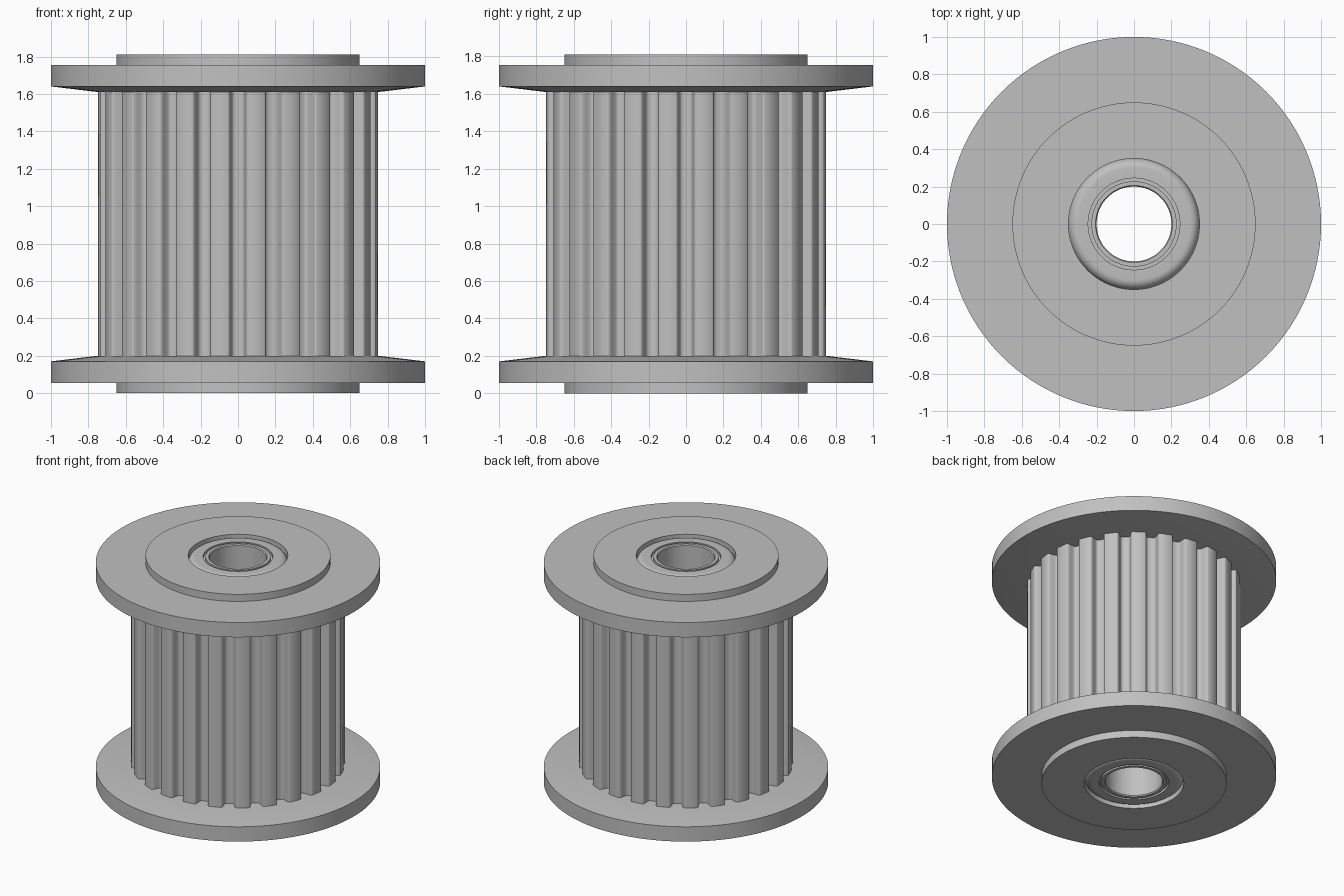
import bpy
import bmesh
from math import sin, cos, pi, radians

cube = bpy.data.objects.get("Cube")
if cube:
    bpy.data.objects.remove(cube, do_unlink=True)

HEIGHT = 1.81
TEETH = 24

steel = bpy.data.materials.new("light_grey_metal")
steel.use_nodes = True
grey = (0.53, 0.53, 0.53, 1)
steel.diffuse_color = grey
steel.node_tree.nodes["Principled BSDF"].inputs["Base Color"].default_value = grey


def finish(name, bm, angle):
    bmesh.ops.recalc_face_normals(bm, faces=bm.faces)
    mesh = bpy.data.meshes.new(name)
    bm.to_mesh(mesh)
    bm.free()
    mesh.materials.append(steel)
    ob = bpy.data.objects.new(name, mesh)
    bpy.context.collection.objects.link(ob)
    bpy.ops.object.select_all(action="DESELECT")
    ob.select_set(True)
    bpy.context.view_layer.objects.active = ob
    bpy.ops.object.shade_smooth_by_angle(angle=radians(angle))
    return ob


def loft(name, rings, angle=30):
    """Join closed rings of points, the last one back to the first."""
    bm = bmesh.new()
    loops = [[bm.verts.new(p) for p in ring] for ring in rings]
    n = len(loops[0])
    for k, a in enumerate(loops):
        b = loops[(k + 1) % len(loops)]
        for i in range(n):
            j = (i + 1) % n
            bm.faces.new((a[i], a[j], b[j], b[i]))
    return finish(name, bm, angle)


def lathe(name, profile, steps=128):
    turns = [2 * pi * i / steps for i in range(steps)]
    return loft(name, [[(r * cos(t), r * sin(t), z) for t in turns] for r, z in profile])


def mirrored(profile):
    return [(r, HEIGHT - z) for r, z in profile]


# Flanges with raised hubs and tapered inner faces
flange = [(0.35, 0), (0.65, 0), (0.65, 0.055), (1, 0.055),
          (1, 0.17), (0.75, 0.2), (0.35, 0.2)]
lathe("bottom_flange", flange)
lathe("top_flange", mirrored(flange))

# Toothed drum: each groove is (degrees from its middle, radius)
half_groove = [(1.2, 0.677), (2.2, 0.681), (2.7, 0.69), (2.95, 0.705),
               (3.15, 0.725), (3.35, 0.738), (3.7, 0.747), (4.2, 0.751)]
groove = [(-a, r) for a, r in reversed(half_groove)] + half_groove
outline = [(radians(360 * k / TEETH + a), r) for k in range(TEETH) for a, r in groove]


def drum_ring(z, radius=None):
    return [((radius or r) * sin(t), (radius or r) * cos(t), z) for t, r in outline]


low, high = 0.19, HEIGHT - 0.19
loft("toothed_drum", [drum_ring(low), drum_ring(high),
                      drum_ring(high, 0.36), drum_ring(low, 0.36)], 40)

# Bearing: rounded outer race, narrow recess, inner race and through bore
fillet = [(0.3 + 0.05 * sin(t), 0.06 - 0.05 * cos(t))
          for t in (pi / 2 * i / 8 for i in range(9))]
face = [(0.2, 0.018), (0.206, 0.01), (0.228, 0.01), (0.228, 0.03),
        (0.245, 0.03), (0.245, 0.01)] + fillet
lathe("bearing", face + mirrored(face)[::-1])
